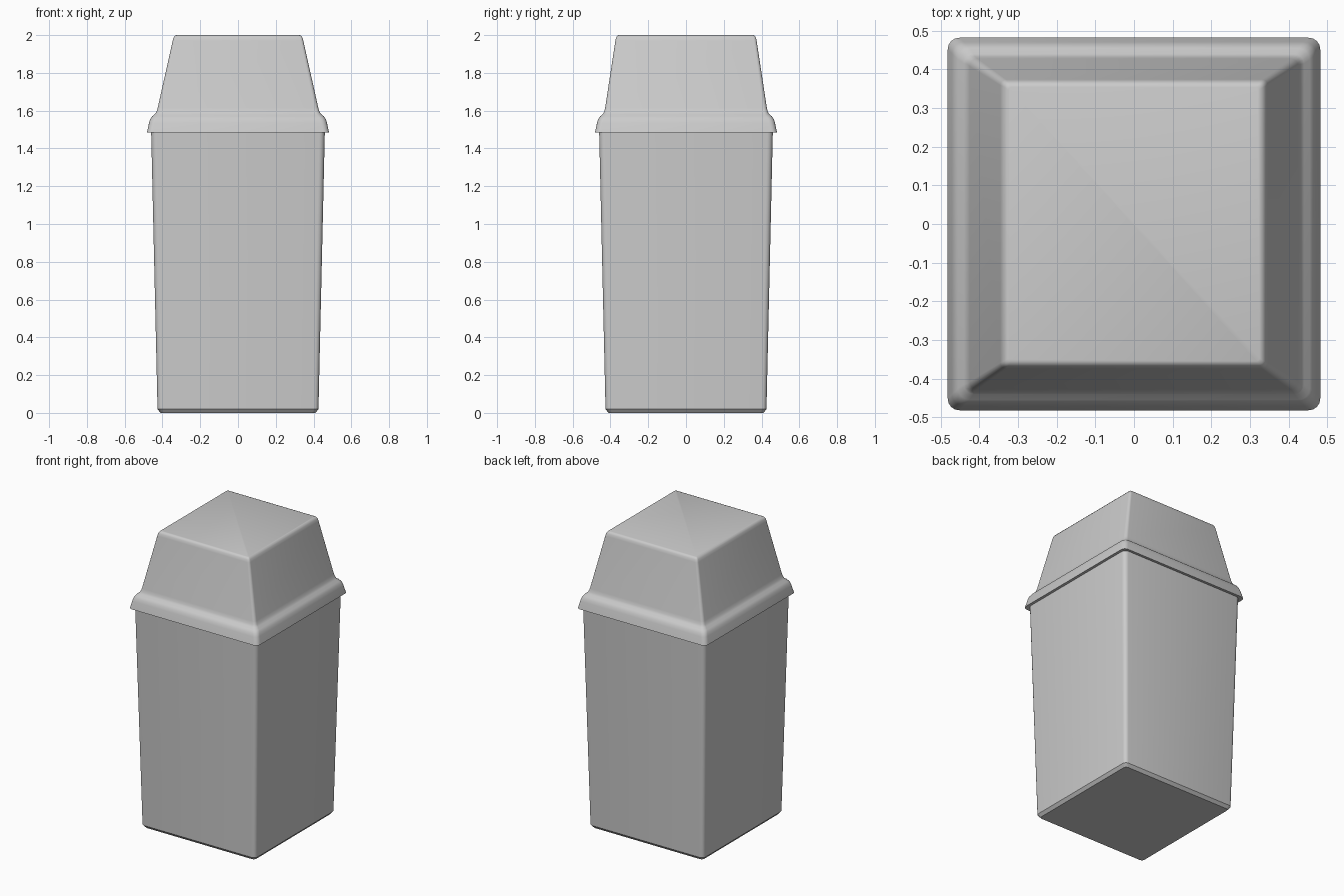
import bpy
import bmesh
from math import cos, sin, pi, radians

if "Cube" in bpy.data.objects:
    bpy.data.objects.remove(bpy.data.objects["Cube"], do_unlink=True)

grey = bpy.data.materials.new("light_grey_plastic")
grey.use_nodes = True
COLOR = (0.6, 0.6, 0.6, 1)
grey.diffuse_color = COLOR
grey.node_tree.nodes["Principled BSDF"].inputs["Base Color"].default_value = COLOR


def rounded_ring(bm, hx, hy, z, r, steps=4):
    """Rounded rectangle of vertices at height z."""
    ring = []
    for k, (sx, sy) in enumerate([(1, 1), (-1, 1), (-1, -1), (1, -1)]):
        for i in range(steps + 1):
            a = (k + i / steps) * pi / 2
            ring.append(bm.verts.new((sx * (hx - r) + r * cos(a),
                                      sy * (hy - r) + r * sin(a), z)))
    return ring


def loft(name, sections, cap_start=False, cap_end=False):
    """Skin a stack of rounded rectangles given as (hx, hy, z, r)."""
    bm = bmesh.new()
    rings = [rounded_ring(bm, *s) for s in sections]
    for a, b in zip(rings, rings[1:]):
        for i in range(len(a)):
            j = (i + 1) % len(a)
            bm.faces.new((a[i], a[j], b[j], b[i]))
    if cap_start:
        bm.faces.new(rings[0][::-1])
    if cap_end:
        bm.faces.new(rings[-1])
    mesh = bpy.data.meshes.new(name)
    bm.to_mesh(mesh)
    bm.free()
    mesh.materials.append(grey)
    obj = bpy.data.objects.new(name, mesh)
    bpy.context.collection.objects.link(obj)
    bpy.ops.object.select_all(action="DESELECT")
    obj.select_set(True)
    bpy.context.view_layer.objects.active = obj
    bpy.ops.object.shade_smooth_by_angle(angle=radians(35))
    return obj


# Tapered bin body with a chamfered foot
loft("bin_body", [
    (0.41, 0.41, 0, 0.02),
    (0.426, 0.426, 0.02, 0.025),
    (0.46, 0.46, 1.5, 0.03),
], cap_start=True)

# Lid with a flared skirt, a rounded shoulder and a sloping hood
loft("lid", [
    (0.455, 0.455, 1.49, 0.03),
    (0.473, 0.473, 1.485, 0.03),
    (0.482, 0.482, 1.485, 0.03),
    (0.471, 0.471, 1.535, 0.03),
    (0.465, 0.465, 1.555, 0.03),
    (0.455, 0.455, 1.57, 0.03),
    (0.44, 0.44, 1.582, 0.025),
    (0.431, 0.433, 1.595, 0.02),
    (0.425, 0.428, 1.615, 0.02),
    (0.346, 0.374, 1.97, 0.015),
    (0.341, 0.37, 1.987, 0.013),
    (0.333, 0.363, 1.997, 0.01),
    (0.325, 0.355, 2.0, 0.008),
], cap_end=True)
